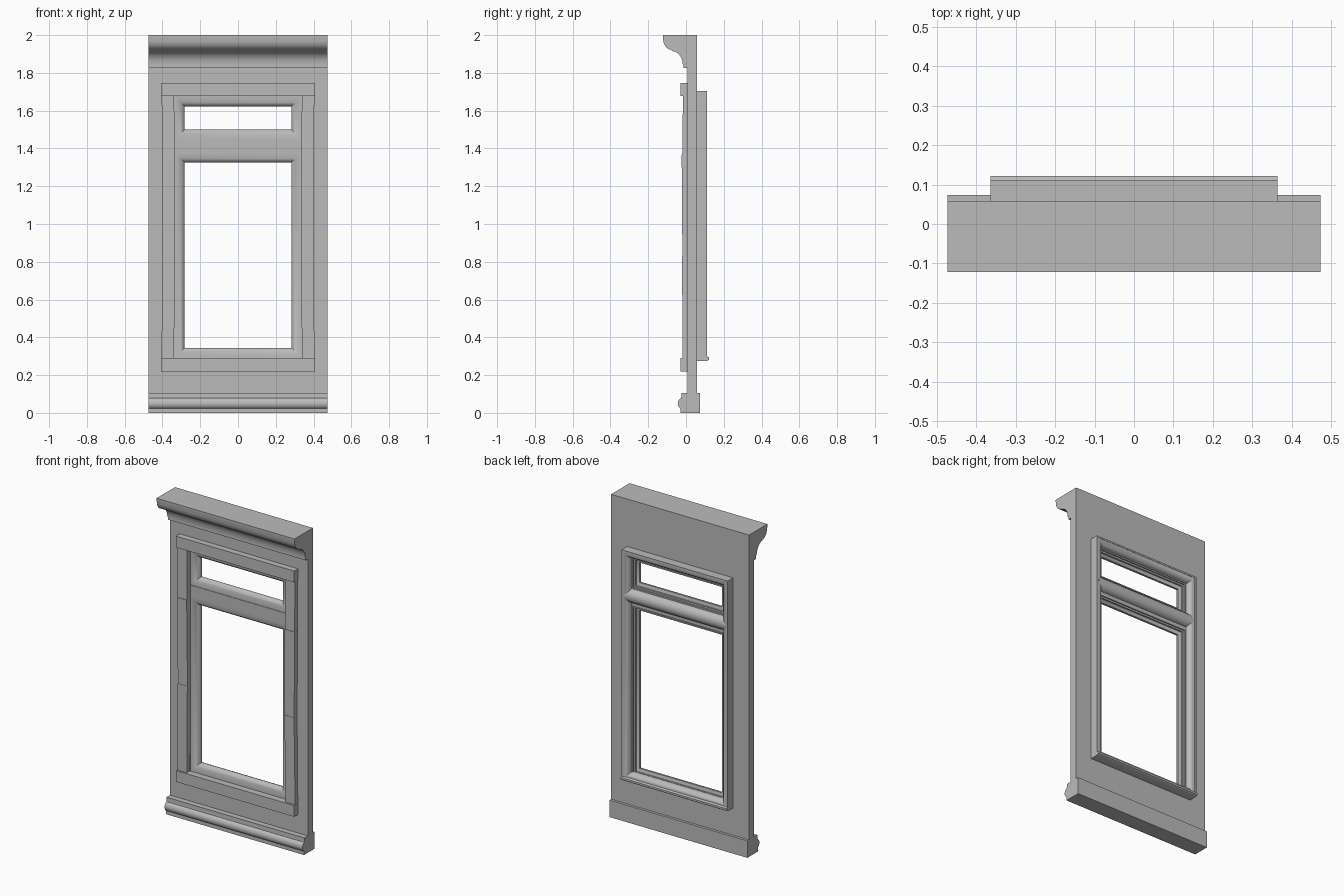
import bpy, bmesh, math

cube = bpy.data.objects.get("Cube")
if cube:
    bpy.data.objects.remove(cube, do_unlink=True)

grey = bpy.data.materials.new("plain grey")
grey.use_nodes = True
grey.diffuse_color = (0.5, 0.5, 0.5, 1)
grey.node_tree.nodes["Principled BSDF"].inputs["Base Color"].default_value = (0.5, 0.5, 0.5, 1)


def finish(name, bm, smooth=True):
    bmesh.ops.recalc_face_normals(bm, faces=bm.faces)
    mesh = bpy.data.meshes.new(name)
    bm.to_mesh(mesh)
    bm.free()
    mesh.materials.append(grey)
    obj = bpy.data.objects.new(name, mesh)
    bpy.context.collection.objects.link(obj)
    if smooth:
        bpy.ops.object.select_all(action='DESELECT')
        obj.select_set(True)
        bpy.context.view_layer.objects.active = obj
        bpy.ops.object.shade_smooth_by_angle(angle=math.radians(35))
    return obj


def bridge(bm, loops, closed):
    count = len(loops[0])
    for i in range(len(loops) if closed else len(loops) - 1):
        a, b = loops[i], loops[(i + 1) % len(loops)]
        for j in range(count):
            k = (j + 1) % count
            bm.faces.new((a[j], a[k], b[k], b[j]))


def moulding(name, profile, half):
    """Run a (y, z) profile along x."""
    bm = bmesh.new()
    ends = [[bm.verts.new((x, y, z)) for y, z in profile] for x in (-half, half)]
    bridge(bm, ends, False)
    for end in ends:
        bm.faces.new(end)
    return finish(name, bm)


def rect_ring(name, rects):
    """Join rectangles (half width, low z, high z, y) into a closed ring."""
    bm = bmesh.new()
    loops = [[bm.verts.new(p) for p in ((-w, y, lo), (w, y, lo), (w, y, hi), (-w, y, hi))]
             for w, lo, hi, y in rects]
    bridge(bm, loops, True)
    return finish(name, bm)


def mitred_frame(name, half, low, high, profile):
    """Sweep an (inset, y) profile around a rectangle."""
    return rect_ring(name, [(half - i, low + i, high - i, y) for i, y in profile])


def block(name, low, high):
    """Box between two (x0, x1, front y) sections at given heights."""
    bm = bmesh.new()
    ends = []
    for z, x0, x1, front in (low, high):
        ends.append([bm.verts.new(p) for p in
                     ((x0, front, z), (x1, front, z), (x1, 0.02, z), (x0, 0.02, z))])
    bridge(bm, ends, False)
    for end in ends:
        bm.faces.new(end)
    return finish(name, bm, False)


def arc(cy, cz, ry, rz, start, end, steps=8):
    angles = [math.radians(start + (end - start) * i / steps) for i in range(steps + 1)]
    return [(cy + ry * math.cos(a), cz + rz * math.sin(a)) for a in angles]


WIDTH = 0.474
FRONT, BACK = 0.009, 0.058

# Wall panel with its window opening
outer, inner = (WIDTH, 0.05, 1.99), (0.335, 0.288, 1.677)
rect_ring("wall_panel", [outer + (FRONT,), inner + (FRONT,), inner + (BACK,), outer + (BACK,)])

# Cornice: rounded upper lip over a hollow curve
cornice = [(BACK, 2.0), (-0.122, 2.0), (-0.122, 1.985)]
cornice += arc(-0.075, 1.98, 0.046, 0.058, 180, 265)
cornice += arc(-0.075, 1.845, 0.058, 0.07, 85, 0)
cornice += [(-0.012, 1.845), (-0.012, 1.825), (BACK, 1.825)]
moulding("cornice", cornice, WIDTH)

# Skirting with a rounded bead
skirting = [(0.074, 0), (-0.028, 0), (-0.028, 0.025)]
skirting += arc(-0.022, 0.05, 0.022, 0.028, 250, 100)
skirting += [(-0.025, 0.085), (-0.025, 0.105), (0.074, 0.105)]
moulding("skirting", skirting, WIDTH)

# Front casing: head, foot and slightly uneven side blocks
for name, lo, hi in (("head_casing", 1.677, 1.747), ("foot_casing", 0.22, 0.29)):
    block(name, (lo, -0.407, 0.407, -0.029), (hi, -0.407, 0.407, -0.029))
heights = (0.29, 0.83, 1.365, 1.677)
fronts = ((-0.018, -0.021), (-0.019, -0.023), (-0.020, -0.016))
shifts = ((0.003, -0.002), (-0.002, 0.001), (0.0, 0.002))
for side, label in ((-1, "right"), (1, "left")):
    for n in range(3):
        ends = [(heights[n + e], side * (0.336 + shifts[n][e]),
                 side * (0.402 + shifts[n][e]), fronts[n][e]) for e in (0, 1)]
        block(f"{label}_side_casing_{n + 1}", *ends)

# Sashes: rounded front edge, stepped and bevelled back
curve = [math.radians(80 * i / 8) for i in range(9)]
sash = [(0.054 * math.sin(a) / math.sin(curve[-1]), 0.012 + 0.032 * (1 - math.cos(a)))
        for a in curve]
sash += [(0.054, 0.05), (0.036, 0.058), (0.036, 0.068), (0.026, 0.068), (0.026, 0.076), (0, 0.076)]
mitred_frame("lower_sash", 0.337, 0.29, 1.38, sash)
mitred_frame("upper_sash", 0.337, 1.445, 1.677, sash)

# Back frame with a hollowed inner edge
frame = [(0, 0.05), (0, 0.112), (0.01, 0.112)]
frame += [(0.01 + 0.034 * math.sin(a), 0.086 + 0.024 * math.cos(a)) for a in curve]
frame += [(0.046, 0.086), (0.046, 0.05)]
mitred_frame("back_frame", 0.365, 0.278, 1.705, frame)

# Transom: flat in front, rounded behind
transom = [(0.01, 1.375), (0.01, 1.447), (0.06, 1.465)]
transom += arc(0.075, 1.42, 0.036, 0.042, 80, -80)
transom += [(0.06, 1.375)]
moulding("transom", transom, 0.352)

# Back sill with a small projecting lip
moulding("back_sill", [(0.05, 0.275), (0.112, 0.275), (0.122, 0.282),
                       (0.122, 0.294), (0.08, 0.31), (0.05, 0.31)], 0.365)
